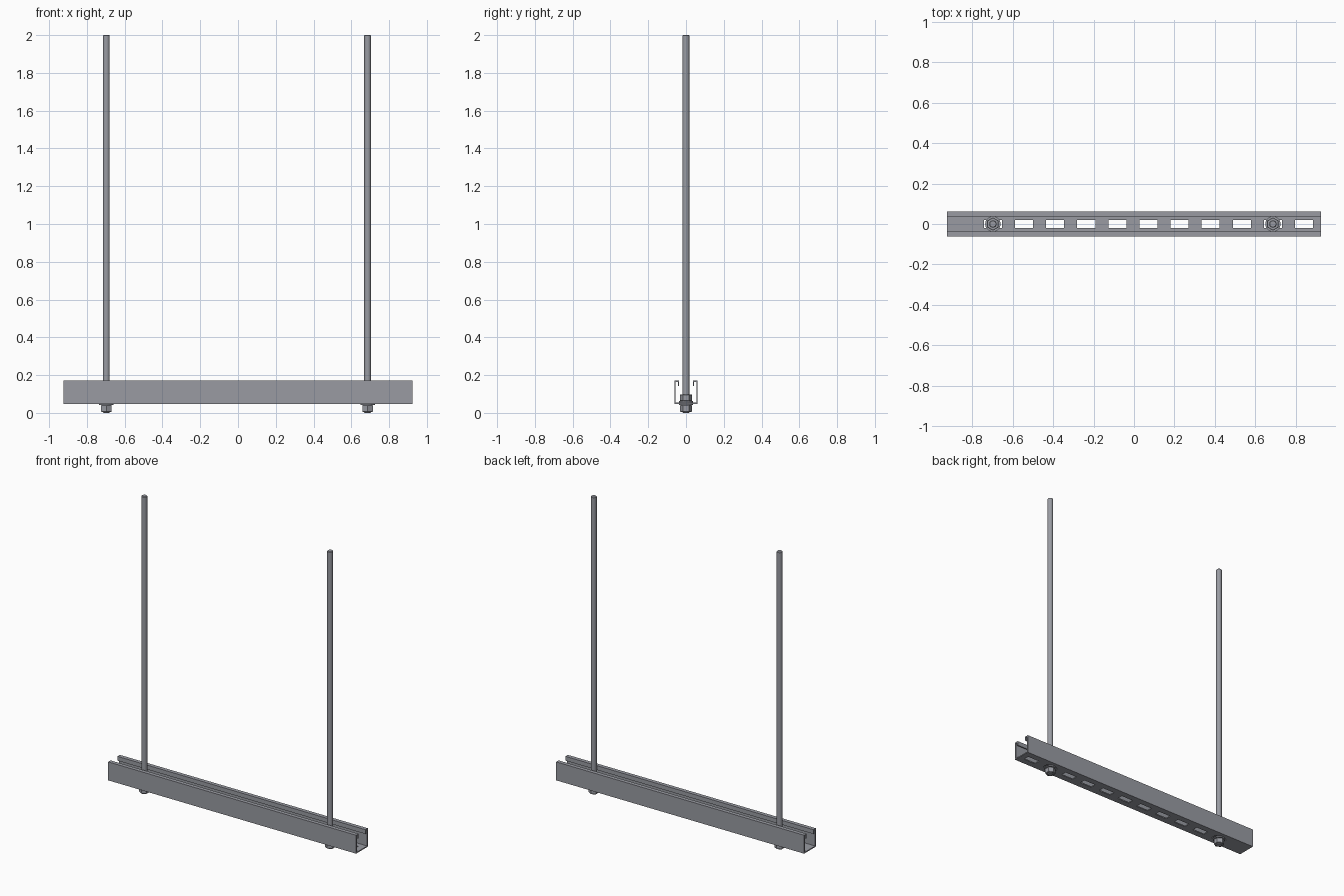
import bpy, bmesh, math

if "Cube" in bpy.data.objects:
    bpy.data.objects.remove(bpy.data.objects["Cube"])

steel = bpy.data.materials.new("galvanised steel")
steel.diffuse_color = (0.32, 0.33, 0.365, 1)
steel.use_nodes = True
steel.node_tree.nodes["Principled BSDF"].inputs["Base Color"].default_value = steel.diffuse_color

HALF_LEN, HALF_W = 0.923, 0.062
FLOOR, TOP, SHEET = 0.048, 0.172, 0.0075
SLOTS = [0.84 - 0.1537 * k for k in range(11)]
RODS = (SLOTS[10], SLOTS[1])


def add_object(name, bm):
    mesh = bpy.data.meshes.new(name)
    bm.to_mesh(mesh)
    bm.free()
    ob = bpy.data.objects.new(name, mesh)
    bpy.context.collection.objects.link(ob)
    mesh.materials.append(steel)
    return ob


def prism(name, x, r, z0, z1, sides, chamfer=0.0, smooth=False):
    """Upright prism on the rod axis, with optional chamfered ends."""
    bm = bmesh.new()
    bmesh.ops.create_cone(bm, cap_ends=True, segments=sides,
                          radius1=r, radius2=r, depth=z1 - z0)
    if chamfer:
        rims = [e for e in bm.edges if abs(e.verts[0].co.z - e.verts[1].co.z) < 1e-5]
        bmesh.ops.bevel(bm, geom=rims, offset=chamfer, segments=1, affect='EDGES')
    ob = add_object(name, bm)
    ob.location = (x, 0, (z0 + z1) / 2)
    if smooth:
        bpy.context.view_layer.objects.active = ob
        ob.select_set(True)
        bpy.ops.object.shade_smooth_by_angle(angle=math.radians(35))
        ob.select_set(False)
    return ob


# Slotted strut channel: folded sheet profile swept along x
half = [(-0.036, 0.143), (-0.036, TOP), (-HALF_W, TOP), (-HALF_W, FLOOR), (-0.02, FLOOR)]
profile = half + [(-y, z) for y, z in reversed(half)]
xs = sorted([-HALF_LEN, HALF_LEN] + [s + d for s in SLOTS for d in (-0.0445, 0.0445)])
bm = bmesh.new()
grid = [[bm.verts.new((x, y, z)) for y, z in profile] for x in xs]
for i in range(len(xs) - 1):
    for j in range(len(profile) - 1):
        if j == len(half) - 1 and i % 2 == 1:
            continue  # slot opening in the floor
        bm.faces.new((grid[i][j], grid[i][j + 1], grid[i + 1][j + 1], grid[i + 1][j]))
channel = add_object("strut_channel", bm)
solid = channel.modifiers.new("sheet thickness", 'SOLIDIFY')
solid.thickness = SHEET
solid.offset = -1
solid.use_even_offset = True

# Hanging rods, each clamped to the floor by washers and nuts
inner = FLOOR + SHEET
for side, x in zip(("left", "right"), RODS):
    prism(side + "_rod", x, 0.018, 0.0, 2.0, 32, 0.003, True)
    prism(side + "_lower_washer", x, 0.038, FLOOR - 0.0075, FLOOR, 32, smooth=True)
    prism(side + "_upper_washer", x, 0.038, inner, inner + 0.0075, 32, smooth=True)
    prism(side + "_lower_nut", x, 0.0325, 0.006, FLOOR - 0.0075, 6, 0.002)
    prism(side + "_upper_nut", x, 0.0325, inner + 0.0075, 0.097, 6, 0.002)
